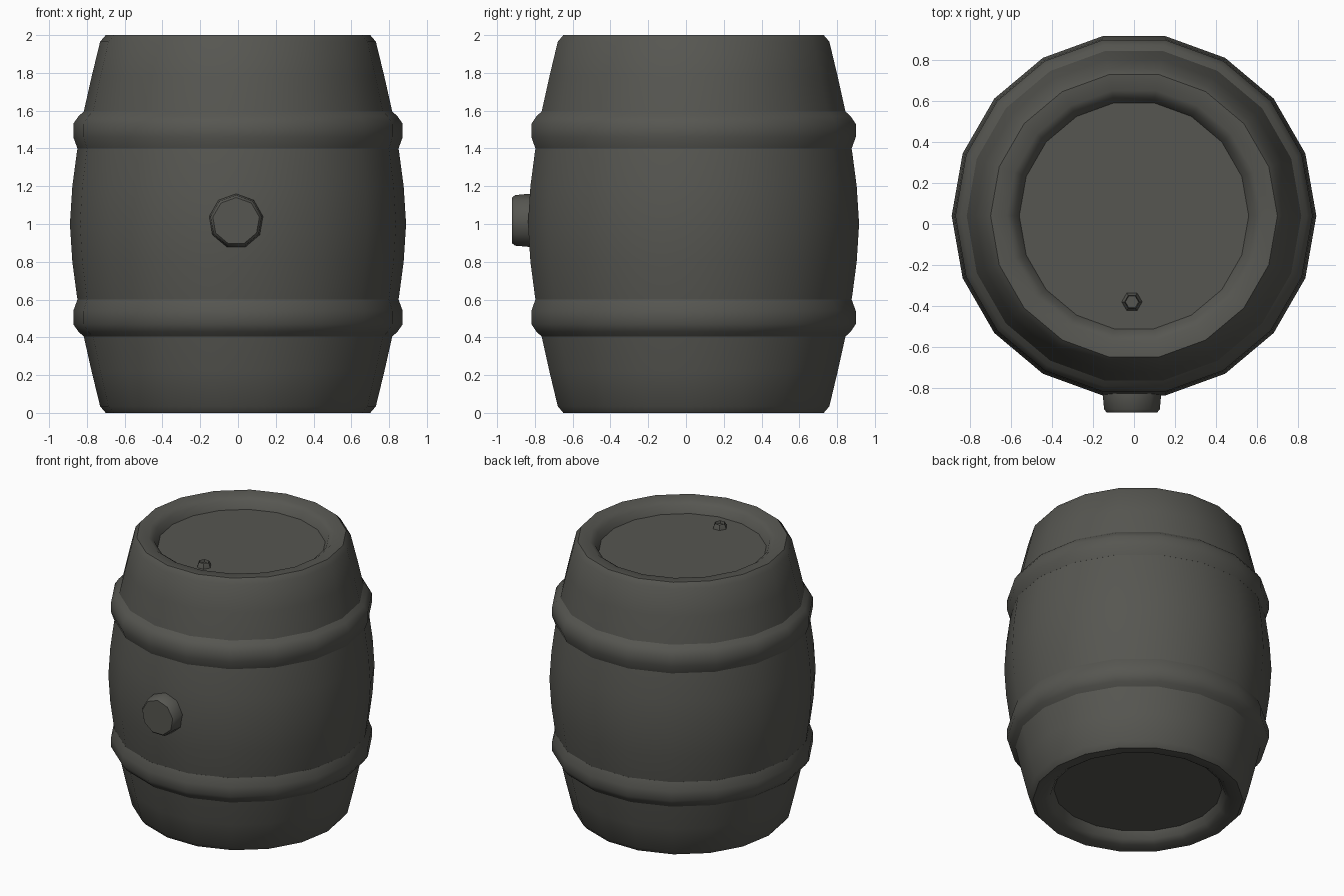
import bpy, bmesh, math
from mathutils import Matrix, Vector

if "Cube" in bpy.data.objects:
    bpy.data.objects.remove(bpy.data.objects["Cube"])

CY = 0.04      # barrel axis sits slightly behind the origin
SIDES = 18

mat = bpy.data.materials.new("dark grey metal")
mat.diffuse_color = (0.093, 0.093, 0.082, 1.0)
mat.use_nodes = True
mat.node_tree.nodes["Principled BSDF"].inputs["Base Color"].default_value = mat.diffuse_color


def lathe(name, profile, sides, matrix, closed=False):
    """Revolve (radius, height) points around z; caps the ends unless closed."""
    bm = bmesh.new()
    rings = [[bm.verts.new((r * math.cos(2 * math.pi * i / sides),
                            r * math.sin(2 * math.pi * i / sides), z))
              for i in range(sides)] for r, z in profile]
    pairs = list(zip(rings, rings[1:]))
    if closed:
        pairs.append((rings[-1], rings[0]))
    else:
        bm.faces.new(rings[0])
        bm.faces.new(rings[-1])
    for a, b in pairs:
        for i in range(sides):
            j = (i + 1) % sides
            bm.faces.new((a[i], a[j], b[j], b[i]))
    bmesh.ops.recalc_face_normals(bm, faces=bm.faces)
    bm.transform(matrix)
    me = bpy.data.meshes.new(name)
    bm.to_mesh(me)
    bm.free()
    me.materials.append(mat)
    ob = bpy.data.objects.new(name, me)
    bpy.context.collection.objects.link(ob)
    bpy.ops.object.select_all(action='DESELECT')
    bpy.context.view_layer.objects.active = ob
    ob.select_set(True)
    bpy.ops.object.shade_smooth_by_angle(angle=math.radians(50))
    return ob


axis = Matrix.Translation((0, CY, 0))

# Barrel body: lower half profile from recessed head out to the belly, then mirrored
half = [(0.56, 0.08), (0.585, 0.03), (0.62, 0.005), (0.70, 0.0), (0.73, 0.035),
        (0.775, 0.22), (0.82, 0.42), (0.853, 0.62), (0.877, 0.80)]
profile = half + [(0.89, 1.0)] + [(r, 2 - z) for r, z in reversed(half)]
lathe("barrel_body", profile, SIDES, axis)

# Two rolling hoops, each flaring towards its end of the barrel
hoop = [(0.80, -0.11), (0.845, -0.07), (0.872, -0.03), (0.872, 0.04),
        (0.85, 0.10), (0.80, 0.11)]
for name, z, flip in (("lower_hoop", 0.50, 1), ("upper_hoop", 1.50, -1)):
    lathe(name, [(r, z + h * flip) for r, h in hoop], SIDES, axis, closed=True)

# Side bung on the front
front = Matrix.Translation((-0.01, -0.80, 1.015)) @ Matrix.Rotation(math.pi / 2, 4, 'X') \
    @ Matrix.Rotation(math.pi / 2, 4, 'Z')
lathe("front_bung", [(0.145, 0), (0.145, 0.03), (0.138, 0.105), (0.125, 0.12)], 9, front)

# Small tap plug in the top head
lathe("top_plug", [(0.055, 1.90), (0.045, 1.94), (0.036, 1.955), (0.032, 1.935)], 6,
      Matrix.Translation((-0.01, -0.38, 0)))
